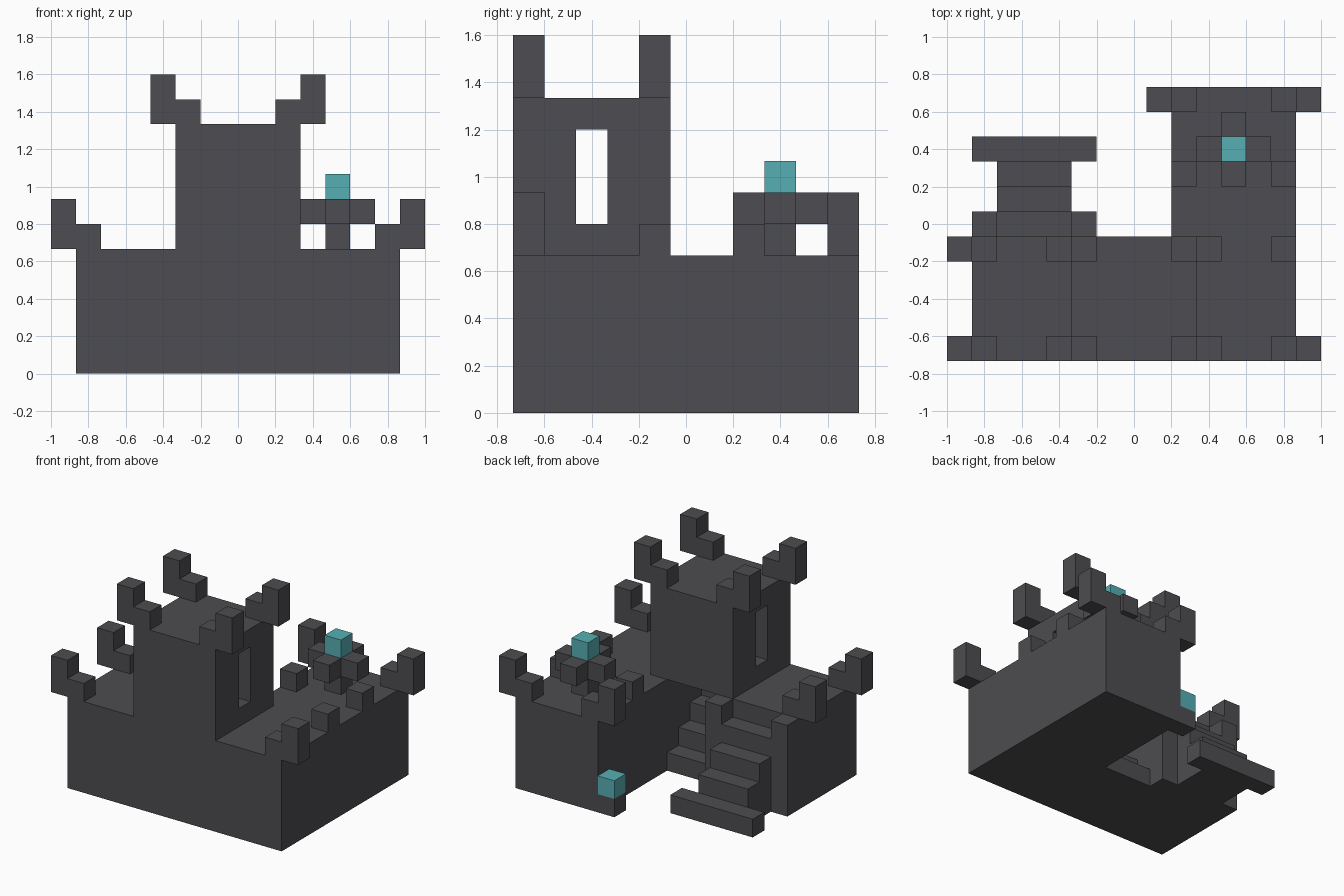
import bpy
import bmesh
from mathutils import Vector

U = 2 / 15                         # one building block
ORIGIN = Vector((-1, -5.5 * U, 0))  # grid corner

cube = bpy.data.objects.get("Cube")
if cube:
    bpy.data.objects.remove(cube, do_unlink=True)


def make_material(name, color):
    mat = bpy.data.materials.new(name)
    mat.use_nodes = True
    mat.diffuse_color = color
    mat.node_tree.nodes["Principled BSDF"].inputs["Base Color"].default_value = color
    return mat


STONE = make_material("dark_stone", (0.075, 0.073, 0.082, 1))
CRYSTAL = make_material("teal_crystal", (0.093, 0.43, 0.45, 1))


def build(name, boxes, mat=STONE):
    """One object from boxes given as (x range, y range, z range) in blocks."""
    bm = bmesh.new()
    for ranges in boxes:
        low = Vector([r[0] for r in ranges])
        high = Vector([r[1] for r in ranges])
        size = high - low
        middle = (low + high) / 2
        for v in bmesh.ops.create_cube(bm, size=1)["verts"]:
            v.co = ORIGIN + U * (middle + v.co * size)
    mesh = bpy.data.meshes.new(name)
    bm.to_mesh(mesh)
    bm.free()
    mesh.materials.append(mat)
    obj = bpy.data.objects.new(name, mesh)
    bpy.context.collection.objects.link(obj)
    return obj


def block(x, y, z):
    return ((x, x + 1), (y, y + 1), (z, z + 1))


def horn(name, x, y, z, side):
    """Corner battlement: a low inner block and a tall block hanging outside."""
    outer = x + side
    build(name, [block(x, y, z), ((outer, outer + 1), (y, y + 1), (z, z + 2))])


# Lower fortress, open at the back for the inner stairwell
build("base_right", [((1, 6), (0, 5), (0, 5))])
build("base_left", [((9, 14), (0, 5), (0, 5))])
build("base_front", [((6, 9), (0, 1), (0, 5))])
build("rear_wing", [((9, 14), (5, 11), (0, 5))])

# Inner stairs climbing into the tower
for step in range(4):
    y = 4 - step
    build(f"inner_step_{step + 1}", [((6, 9), (y, y + 1), (0, step + 1))])

# Hollow tower with a slit window in each side wall
build("tower_front_wall", [((6, 9), (0, 1), (5, 9))])
build("tower_back_wall", [((6, 9), (4, 5), (5, 9))])
build("tower_roof", [((5, 10), (0, 5), (9, 10))])
for side, x in (("right", 5), ("left", 9)):
    wall = (x, x + 1)
    build(f"tower_{side}_wall", [
        (wall, (0, 2), (5, 9)),
        (wall, (3, 5), (5, 9)),
        (wall, (2, 3), (5, 6)),
    ])

# Outer staircase with side posts
for i, (x0, x1) in enumerate(((1, 6), (2, 5), (2, 5), (2, 5))):
    y = 8 - i
    build(f"outer_step_{i + 1}", [((x0, x1), (y, y + 1), (0, i + 1))])
for side, x in (("right", 1), ("left", 5)):
    build(f"stair_post_{side}", [((x, x + 1), (5, 6), (0, 5))])

# Battlements on the tower and the lower fortress
for where, y in (("front", 0), ("back", 4)):
    horn(f"tower_horn_right_{where}", 5, y, 10, -1)
    horn(f"tower_horn_left_{where}", 9, y, 10, 1)
    horn(f"base_horn_right_{where}", 1, y, 5, -1)
horn("base_horn_left_front", 13, 0, 5, 1)
horn("wing_horn_outer", 13, 10, 5, 1)
horn("wing_horn_inner", 9, 10, 5, -1)
for i, (x, y) in enumerate(((13, 4), (13, 7), (9, 7))):
    build(f"wing_merlon_{i + 1}", [block(x, y, 5)])

# Crystal altar on the wing roof
build("altar_post", [block(11, 8, 5)])
build("altar_arms", [
    ((10, 13), (8, 9), (6, 7)),
    ((11, 12), (7, 8), (6, 7)),
    ((11, 12), (9, 10), (6, 7)),
])
build("altar_crystal", [block(11, 8, 7)], CRYSTAL)

# Crystal on a small plinth beside the wing
build("ground_plinth", [block(8, 10, 0)])
build("ground_crystal", [block(8, 10, 1)], CRYSTAL)
